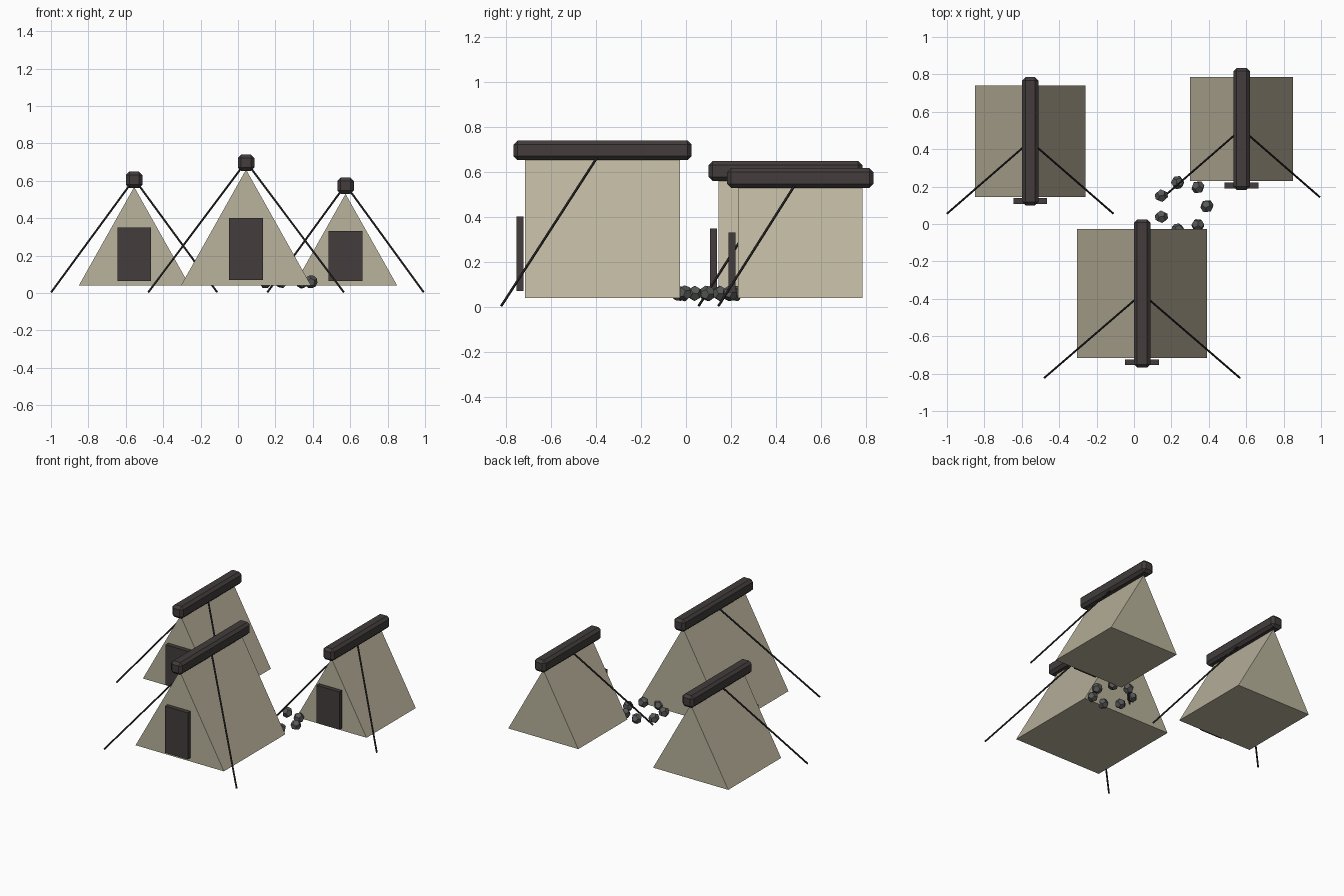
import bpy, bmesh, math, random
from mathutils import Vector, Euler

if "Cube" in bpy.data.objects:
    bpy.data.objects.remove(bpy.data.objects["Cube"])

random.seed(4)


def material(name, rgb):
    m = bpy.data.materials.new(name)
    m.diffuse_color = (*rgb, 1)
    m.use_nodes = True
    m.node_tree.nodes["Principled BSDF"].inputs["Base Color"].default_value = m.diffuse_color
    return m


CANVAS = material("canvas", (0.49, 0.45, 0.335))
WOOD = material("dark_wood", (0.056, 0.046, 0.046))
ROPE = material("dark_rope", (0.03, 0.026, 0.026))
STONE = material("grey_stone", (0.095, 0.1, 0.095))


def finish(bm, name, mat):
    bmesh.ops.recalc_face_normals(bm, faces=bm.faces)
    me = bpy.data.meshes.new(name)
    bm.to_mesh(me)
    bm.free()
    me.materials.append(mat)
    ob = bpy.data.objects.new(name, me)
    bpy.context.collection.objects.link(ob)
    return ob


def box(name, lo, hi, mat, bevel=0):
    bm = bmesh.new()
    bmesh.ops.create_cube(bm, size=1)
    lo, hi = Vector(lo), Vector(hi)
    for v in bm.verts:
        v.co = (lo + hi) / 2 + v.co * (hi - lo)
    if bevel:
        bmesh.ops.bevel(bm, geom=bm.edges[:], offset=bevel, segments=1, affect='EDGES')
    return finish(bm, name, mat)


def prism(name, cx, half, y0, y1, z0, z1, mat):
    bm = bmesh.new()
    f = bm.faces.new([bm.verts.new(p) for p in
                      ((cx - half, y0, z0), (cx + half, y0, z0), (cx, y0, z1))])
    ext = bmesh.ops.extrude_face_region(bm, geom=[f], use_keep_orig=True)
    for v in ext["geom"]:
        if isinstance(v, bmesh.types.BMVert):
            v.co.y = y1
    return finish(bm, name, mat)


def rod(name, a, b, r, mat):
    a, b = Vector(a), Vector(b)
    bm = bmesh.new()
    bmesh.ops.create_cone(bm, cap_ends=True, segments=6, radius1=r, radius2=r, depth=(b - a).length)
    ob = finish(bm, name, mat)
    ob.location = (a + b) / 2
    ob.rotation_euler = (b - a).to_track_quat('Z', 'Y').to_euler()


def tent(tag, cx, half, y0, y1, apex, beam, beam_z, door, door_z, rope_dx, rope_y):
    # canvas body
    prism(tag + "_tent_canvas", cx, half, y0, y1, 0.04, apex, CANVAS)
    # chamfered ridge beam
    box(tag + "_ridge_beam", (cx - 0.044, beam[0], beam_z - 0.044),
        (cx + 0.044, beam[1], beam_z + 0.044), WOOD, 0.018)
    # door flap in front of the gable
    box(tag + "_door_flap", (cx - 0.09, door, door_z[0]), (cx + 0.09, door + 0.031, door_z[1]), WOOD)
    # guy ropes
    for side, s in (("left", -1), ("right", 1)):
        rod(f"{tag}_{side}_guy_rope", (cx, (y0 + y1) / 2, beam_z + 0.005),
            (cx + s * rope_dx, rope_y, 0.005), 0.006, ROPE)


tent("left", -0.555, 0.296, 0.145, 0.74, 0.567, (0.1, 0.785), 0.605, 0.107, (0.063, 0.35), 0.443, 0.057)
tent("middle", 0.043, 0.348, -0.717, -0.027, 0.66, (-0.768, 0.025), 0.697, -0.755, (0.07, 0.402), 0.522, -0.822)
tent("right", 0.575, 0.276, 0.231, 0.785, 0.53, (0.183, 0.835), 0.574, 0.19, (0.063, 0.332), 0.417, 0.145)

# ring of campfire stones: dodecahedra
P = (1 + 5 ** 0.5) / 2
CORNERS = [Vector((x, y, z)) for x in (-1, 1) for y in (-1, 1) for z in (-1, 1)]
for a in (-1, 1):
    for b in (-1, 1):
        q = (0, a / P, b * P)
        CORNERS += [Vector((q[k], q[(k + 1) % 3], q[(k + 2) % 3])) for k in range(3)]
for i in range(7):
    t = i * math.tau / 7
    rot = Euler([random.uniform(0, 3) for _ in range(3)]).to_matrix()
    bm = bmesh.new()
    for c in CORNERS:
        bm.verts.new(rot @ c * (0.036 / 3 ** 0.5))
    bmesh.ops.convex_hull(bm, input=bm.verts[:])
    bmesh.ops.dissolve_limit(bm, angle_limit=0.02, verts=bm.verts[:], edges=bm.edges[:])
    ob = finish(bm, f"fire_ring_stone_{i + 1}", STONE)
    ob.location = (0.262 + 0.128 * math.cos(t), 0.095 + 0.13 * math.sin(t), 0.06)
